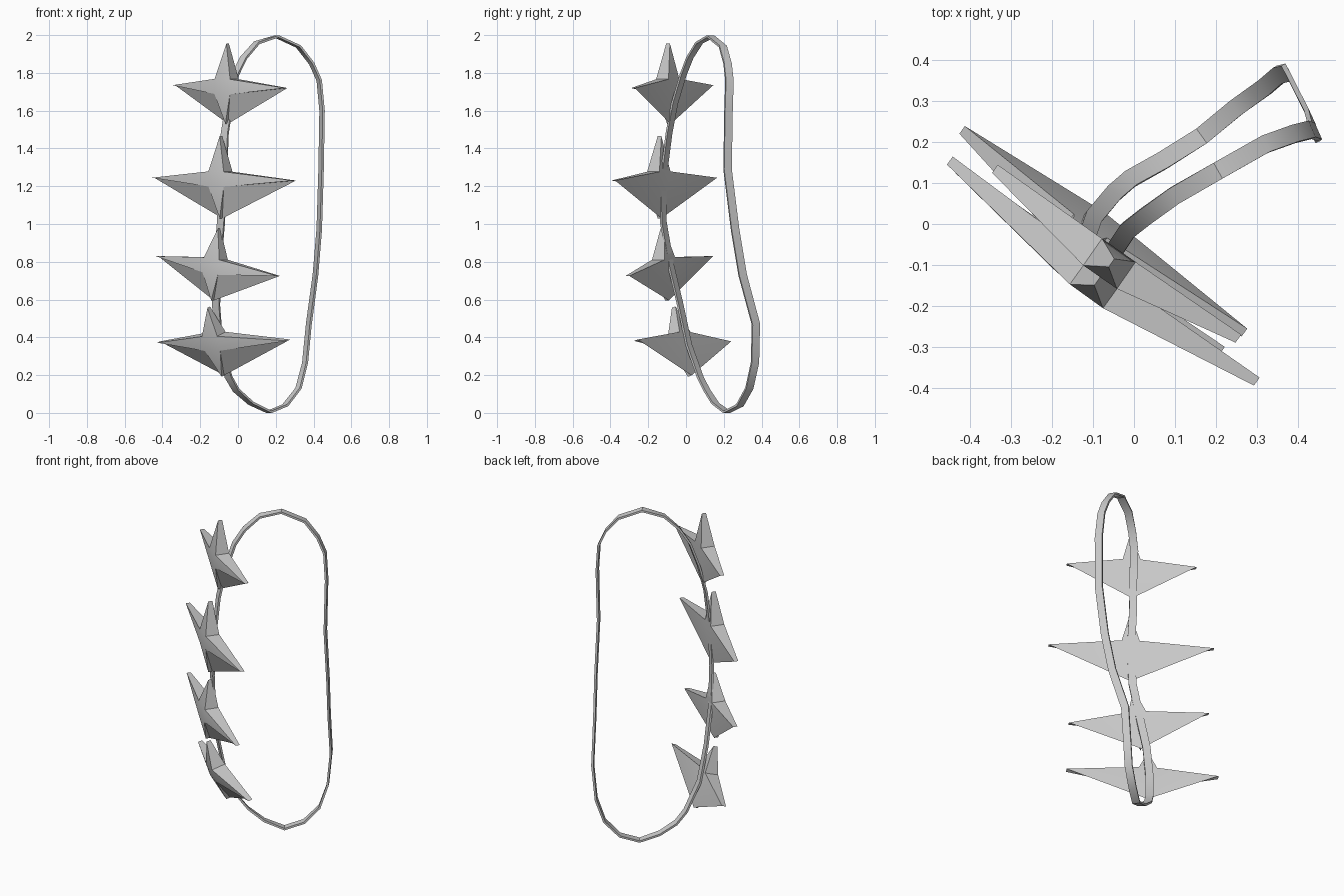
import bpy, bmesh, math
from mathutils import Vector

cube = bpy.data.objects.get("Cube")
if cube:
    bpy.data.objects.remove(cube)

grey = bpy.data.materials.new("plain_grey")
grey.use_nodes = True
COLOUR = (0.6, 0.6, 0.6, 1)
grey.diffuse_color = COLOUR
grey.node_tree.nodes["Principled BSDF"].inputs["Base Color"].default_value = COLOUR


def finish(name, bm, angle):
    """Turn a bmesh into a shaded object."""
    bmesh.ops.recalc_face_normals(bm, faces=bm.faces)
    mesh = bpy.data.meshes.new(name)
    bm.to_mesh(mesh)
    bm.free()
    mesh.materials.append(grey)
    obj = bpy.data.objects.new(name, mesh)
    bpy.context.collection.objects.link(obj)
    bpy.ops.object.select_all(action='DESELECT')
    obj.select_set(True)
    bpy.context.view_layer.objects.active = obj
    bpy.ops.object.shade_smooth_by_angle(angle=math.radians(angle))


def make_band(path, width, thickness):
    """Closed flat ribbon whose width direction turns slowly along x."""
    bm = bmesh.new()
    points = [Vector(p) for p in path]
    rings = []
    for i, p in enumerate(points):
        tangent = (points[(i + 1) % len(points)] - points[i - 1]).normalized()
        t = min(max((p.x + 0.1) / 0.54, 0), 1)
        turn = math.radians(-35 - 31 * t)
        across = Vector((math.cos(turn), math.sin(turn), 0))
        across = (across - tangent * across.dot(tangent)).normalized()
        out = tangent.cross(across)
        rings.append([bm.verts.new(p + across * a * width / 2 + out * b * thickness / 2)
                      for a, b in ((-1, -1), (1, -1), (1, 1), (-1, 1))])
    for i, ring in enumerate(rings):
        after = rings[(i + 1) % len(rings)]
        for k in range(4):
            m = (k + 1) % 4
            bm.faces.new((ring[k], ring[m], after[m], after[k]))
    finish("loop_band", bm, 35)


def make_star(name, left, right, top, bottom):
    """Four-pointed star, notched above and webbed behind its lower points."""
    tips = {"L": Vector(left), "R": Vector(right), "T": Vector(top), "B": Vector(bottom)}
    u = (tips["R"] - tips["L"]).normalized()
    v = (tips["T"] - tips["B"]).normalized()
    n = u.cross(v).normalized()
    z_mid = (tips["L"].z + tips["R"].z) / 2
    f = (z_mid - tips["B"].z) / (tips["T"].z - tips["B"].z)
    centre = tips["B"].lerp(tips["T"], f)

    bm = bmesh.new()
    vert = {}
    # Thin blunt tips
    for key, p in tips.items():
        vert[key + "f"] = bm.verts.new(p + n * 0.012)
        vert[key + "b"] = bm.verts.new(p - n * 0.012)
    # Thick middle
    for side, s in (("L", -1), ("R", 1)):
        for level, h in (("u", 1), ("d", -1)):
            corner = centre + u * s * 0.05 + v * h * 0.04
            vert[level + side + "f"] = bm.verts.new(corner + n * 0.045)
            if h > 0:
                vert[level + side + "b"] = bm.verts.new(corner - n * 0.035)

    def face(names):
        bm.faces.new([vert[k] for k in names.split()])

    # Front centre and upright points
    face("uLf dLf dRf uRf")
    face("Tf uLf uRf")
    face("Bf dRf dLf")
    face("Tb uRb uLb")
    face("uLb uRb Bb")
    # Each half: side point, upper walls, lower web, back
    for s in "LR":
        for names in ("Sf dSf uSf", "Sf uSf uSb Sb", "uSf Tf Tb uSb",
                      "Sf Sb dSf", "Sb Bb dSf", "dSf Bb Bf", "uSb Bb Sb"):
            face(names.replace("S", s))
    finish(name, bm, 30)


# Loop path: down the star side, round the bottom, up the far side
make_band([
    (-.015, -.015, 1.79), (-.045, -.06, 1.64), (-.07, -.09, 1.48), (-.08, -.122, 1.23),
    (-.09, -.12, 1.01), (-.11, -.08, .78), (-.116, -.03, .57), (-.1, .015, .36),
    (-.05, .075, .19), (-.01, .11, .12), (.07, .155, .05), (.165, .215, .005),
    (.25, .285, .04), (.32, .335, .13), (.355, .365, .265), (.375, .37, .47),
    (.41, .3, .73), (.43, .26, .97), (.44, .22, 1.29), (.445, .225, 1.6),
    (.43, .23, 1.76), (.39, .22, 1.85), (.32, .195, 1.94), (.205, .13, 1.993),
    (.1, .07, 1.96), (.03, .02, 1.88),
], 0.044, 0.012)

# Stars from top to bottom
make_star("upper_star", (-.34, .135, 1.735), (.255, -.28, 1.72),
          (-.055, -.095, 1.955), (-.06, -.09, 1.53))
make_star("large_star", (-.45, .155, 1.245), (.3, -.385, 1.23),
          (-.09, -.14, 1.465), (-.09, -.14, 1.03))
make_star("tilted_star", (-.43, .135, .83), (.215, -.31, .725),
          (-.1, -.125, .975), (-.135, -.1, .595))
make_star("lower_star", (-.42, .23, .375), (.27, -.265, .385),
          (-.155, -.065, .56), (-.08, .02, .195))
